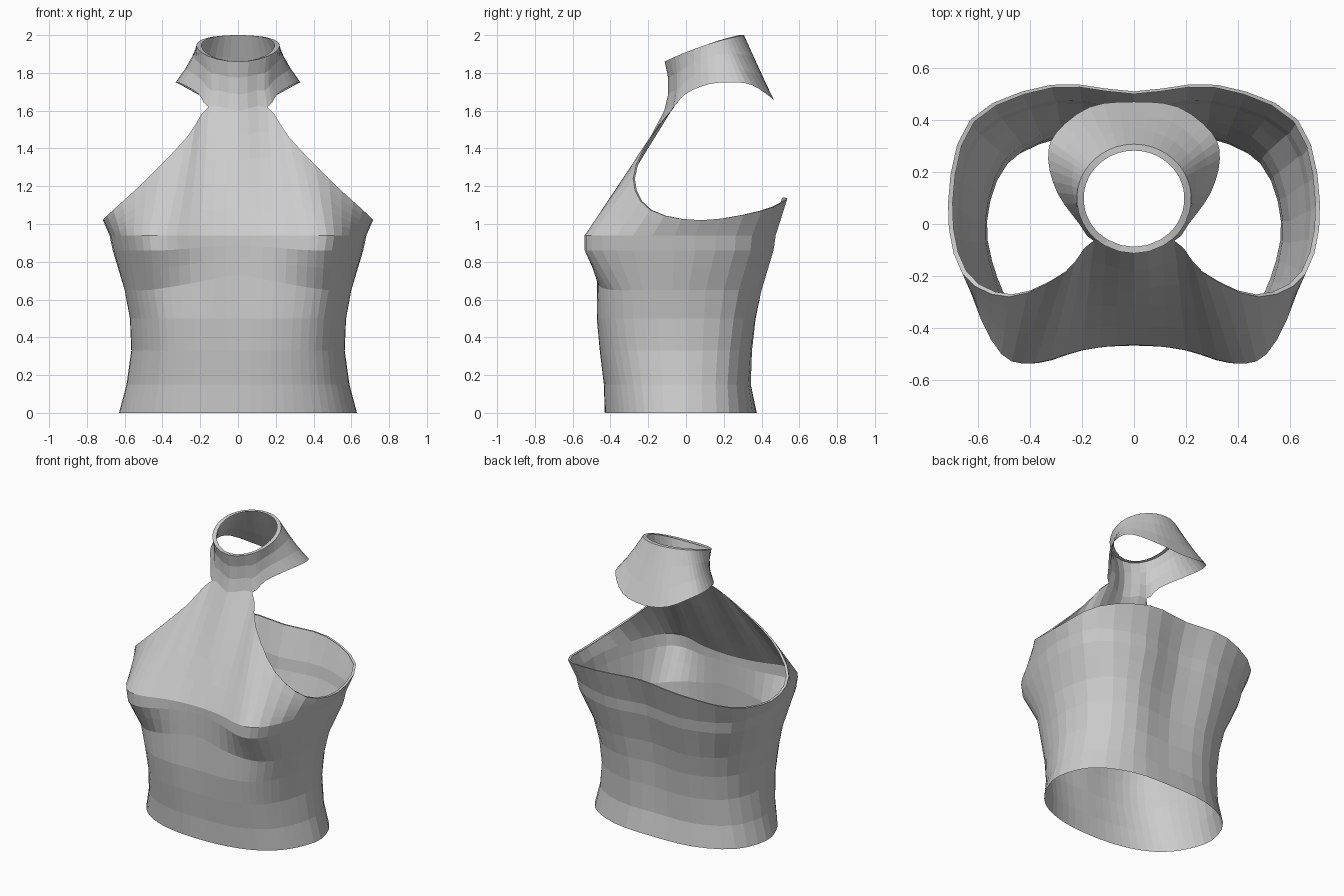
import bpy, bmesh, math
from mathutils import Vector

if "Cube" in bpy.data.objects:
    bpy.data.objects.remove(bpy.data.objects["Cube"])

N = 3  # columns per key segment


def spline(keys):
    """Smooth half outline from front centre to back centre."""
    p = [Vector(k) for k in keys]
    flip = lambda v: Vector((-v.x, v.y, v.z))
    p = [flip(p[1])] + p + [flip(p[-2])]
    out = []
    for i in range(1, len(p) - 2):
        a, b, c, d = p[i - 1:i + 3]
        for k in range(N):
            t = k / N
            out.append(0.5 * (2 * b + (c - a) * t + (2 * a - 5 * b + 4 * c - d) * t ** 2
                              + (3 * b - a - 3 * c + d) * t ** 3))
    return out + [p[-2]]


def blend(r, s, t):
    return [a.lerp(b, t) for a, b in zip(r, s)]


def add_grid(bm, rows):
    v = [[bm.verts.new(c) for c in r] for r in rows]
    for lo, hi in zip(v, v[1:]):
        for j in range(len(lo) - 1):
            bm.faces.new((lo[j], lo[j + 1], hi[j + 1], hi[j]))


# unit waist and hem sections, scaled by half width, front depth and back depth
WAIST = [(0, -.98), (.32, -1), (.6, -.96), (.8, -.81), (.94, -.48),
         (1, .03), (.86, .70), (.48, 1), (0, .93)]
HEM = [(0, -1), (.3, -.97), (.56, -.87), (.77, -.69), (.92, -.4),
       (1, .03), (.86, .61), (.48, .94), (0, 1)]


def waist_ring(z, w, front, back, hem=0, arc=0):
    """Torso ring; hem rounds the section, arc lifts the front centre."""
    keys = []
    for (x, y), (hx, hy) in zip(WAIST, HEM):
        x, y = x + (hx - x) * hem, y + (hy - y) * hem
        lift = arc * max(0, 1 - x / .75) if y < 0 else 0
        keys.append((x * w, y * (front if y < 0 else back), z + lift))
    return spline(keys)


# bust section
BUST = [(0, -.465), (.2, -.485), (.38, -.535), (.51, -.5), (.62, -.28),
        (.68, .05), (.60, .35), (.3, .475), (0, .44)]


def bust_ring(z, s=1, arc=0):
    return spline([(x * s, y * (s if y > 0 else 1),
                    z + (arc * (1 - x / .4) if y < 0 and x < .4 else 0)) for x, y in BUST])


# upper edge: neck front, armhole, back
top = spline([(0, -.115, 1.6), (.155, -.065, 1.62), (.27, -.19, 1.46),
              (.48, -.28, 1.24), (.66, -.19, 1.075), (.715, .08, 1.02),
              (.63, .4, 1.07), (.32, .535, 1.13), (0, .51, 1.14)])

under = waist_ring(.65, .60, .47, .40, 0, .08)
low_bust, bust = bust_ring(.86, .975, .03), bust_ring(.94)
rows = [waist_ring(0, .63, .43, .375, 1), waist_ring(.15, .59, .437, .347, .75),
        waist_ring(.33, .565, .46, .352, .45), waist_ring(.5, .572, .475, .37, .2),
        under, blend(under, low_bust, .55), low_bust, bust]
rows += [blend(bust, top, t) for t in (.2, .4, .6, .8, 1)]

# collar: flared lower edge up to a tilted oval rim
lower = spline([(0, -.115, 1.6), (.155, -.065, 1.62), (.21, 0, 1.69),
                (.295, .12, 1.74), (.33, .25, 1.75), (.30, .35, 1.735),
                (.17, .45, 1.67), (0, .47, 1.645)])
lower[:N + 1] = top[:N + 1]
angles = [math.atan2(max(p.x, 0), .1 - p.y) for p in lower]
rim = [Vector((.22 * math.sin(a), .097 - .21 * math.cos(a),
               1.945 - .07 * math.cos(a) - .015 * math.cos(a) ** 2)) for a in angles]
collar = []
for t in (0, .33, .67, 1):
    ring = blend(lower, rim, t)
    for p, a in zip(ring, angles):
        s = 1 - (.005 + .05 * (1 + math.cos(a))) * math.sin(math.pi * t)
        p.x *= s
        p.y = .1 + (p.y - .1) * s
    collar.append(ring)


def lip(ring, s, cy):
    """Narrow turned-in hem along an edge."""
    return [Vector((p.x * s, cy + (p.y - cy) * s, p.z)) for p in ring]


# one continuous garment
bm = bmesh.new()
add_grid(bm, rows)
add_grid(bm, collar)
add_grid(bm, [rim, lip(rim, .88, .1)])
edge = top[N:]
add_grid(bm, [edge, lip(edge, .975, .1)])
for v in bm.verts:
    if abs(v.co.x) < 1e-4:
        v.co.x = 0
bmesh.ops.remove_doubles(bm, verts=bm.verts[:], dist=1e-4)
mesh = bpy.data.meshes.new("halter_top")
bm.to_mesh(mesh)
bm.free()
obj = bpy.data.objects.new("halter_top", mesh)
bpy.context.collection.objects.link(obj)
mirror = obj.modifiers.new("mirror", 'MIRROR')
mirror.use_axis[0] = True
